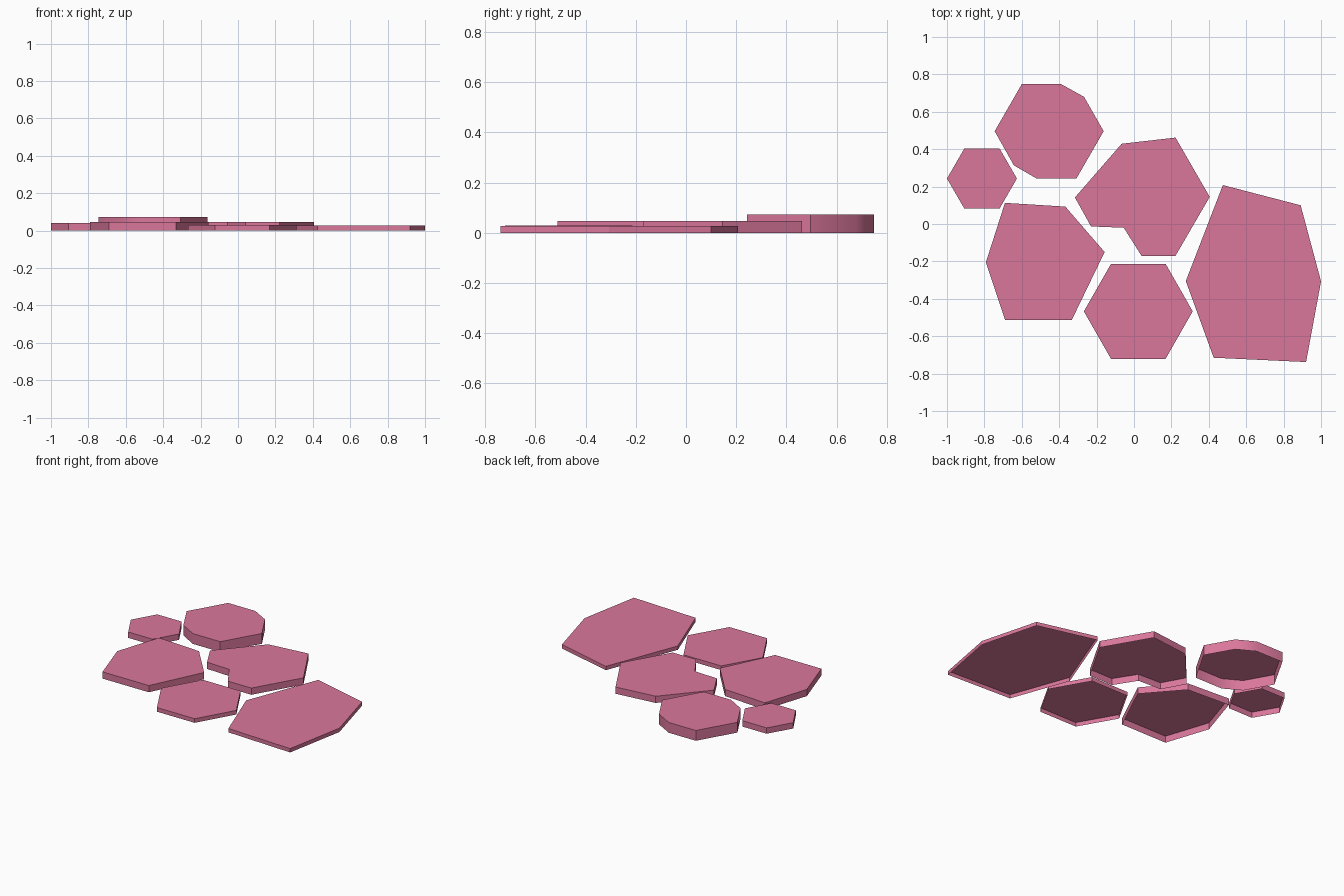
import bpy, bmesh, math

if "Cube" in bpy.data.objects:
    bpy.data.objects.remove(bpy.data.objects["Cube"])

pink = bpy.data.materials.new("rose_pink")
pink.diffuse_color = (0.70, 0.185, 0.325, 1)
pink.use_nodes = True
pink.node_tree.nodes["Principled BSDF"].inputs["Base Color"].default_value = pink.diffuse_color


def plate(name, outline, height):
    """Shallow tray: flat top with side walls, open underneath."""
    bm = bmesh.new()
    low = [bm.verts.new((x, y, 0)) for x, y in outline]
    top = [bm.verts.new((x, y, height)) for x, y in outline]
    # outlines run clockwise from above, so reverse the cap to face up
    bm.faces.new(top[::-1])
    n = len(outline)
    for i in range(n):
        j = (i + 1) % n
        bm.faces.new((low[j], low[i], top[i], top[j]))
    me = bpy.data.meshes.new(name)
    bm.to_mesh(me)
    bm.free()
    me.materials.append(pink)
    ob = bpy.data.objects.new(name, me)
    bpy.context.collection.objects.link(ob)
    return ob


def hexagon(cx, cy, rx, ry, flat):
    """Flat-topped hexagon; flat is half the length of the top side."""
    return [(cx - flat, cy + ry), (cx + flat, cy + ry), (cx + rx, cy),
            (cx + flat, cy - ry), (cx - flat, cy - ry), (cx - rx, cy)]


# regular hexagonal plates
plate("small_hexagon", hexagon(-0.813, 0.243, 0.187, 0.161, 0.094), 0.041)
plate("front_hexagon", hexagon(0.023, -0.467, 0.291, 0.254, 0.146), 0.029)

# tallest plate: hexagon with two clipped corners and softened walls
tall = plate("tall_plate", [(-0.60, 0.748), (-0.39, 0.748), (-0.267, 0.68),
                            (-0.162, 0.496), (-0.308, 0.243), (-0.52, 0.243),
                            (-0.642, 0.313), (-0.745, 0.496)], 0.072)

# irregular plates
plate("centre_plate", [(-0.066, 0.429), (0.222, 0.462), (0.405, 0.145),
                       (0.222, -0.17), (0.04, -0.17), (-0.055, -0.02),
                       (-0.23, -0.013), (-0.316, 0.142)], 0.047)
plate("left_plate", [(-0.69, 0.113), (-0.367, 0.093), (-0.157, -0.15),
                     (-0.332, -0.512), (-0.69, -0.512), (-0.792, -0.205)], 0.047)
plate("right_plate", [(0.475, 0.208), (0.891, 0.10), (1.0, -0.307),
                      (0.92, -0.738), (0.426, -0.715), (0.277, -0.305)], 0.027)

bpy.ops.object.select_all(action='DESELECT')
tall.select_set(True)
bpy.context.view_layer.objects.active = tall
bpy.ops.object.shade_smooth_by_angle(angle=math.radians(35))
